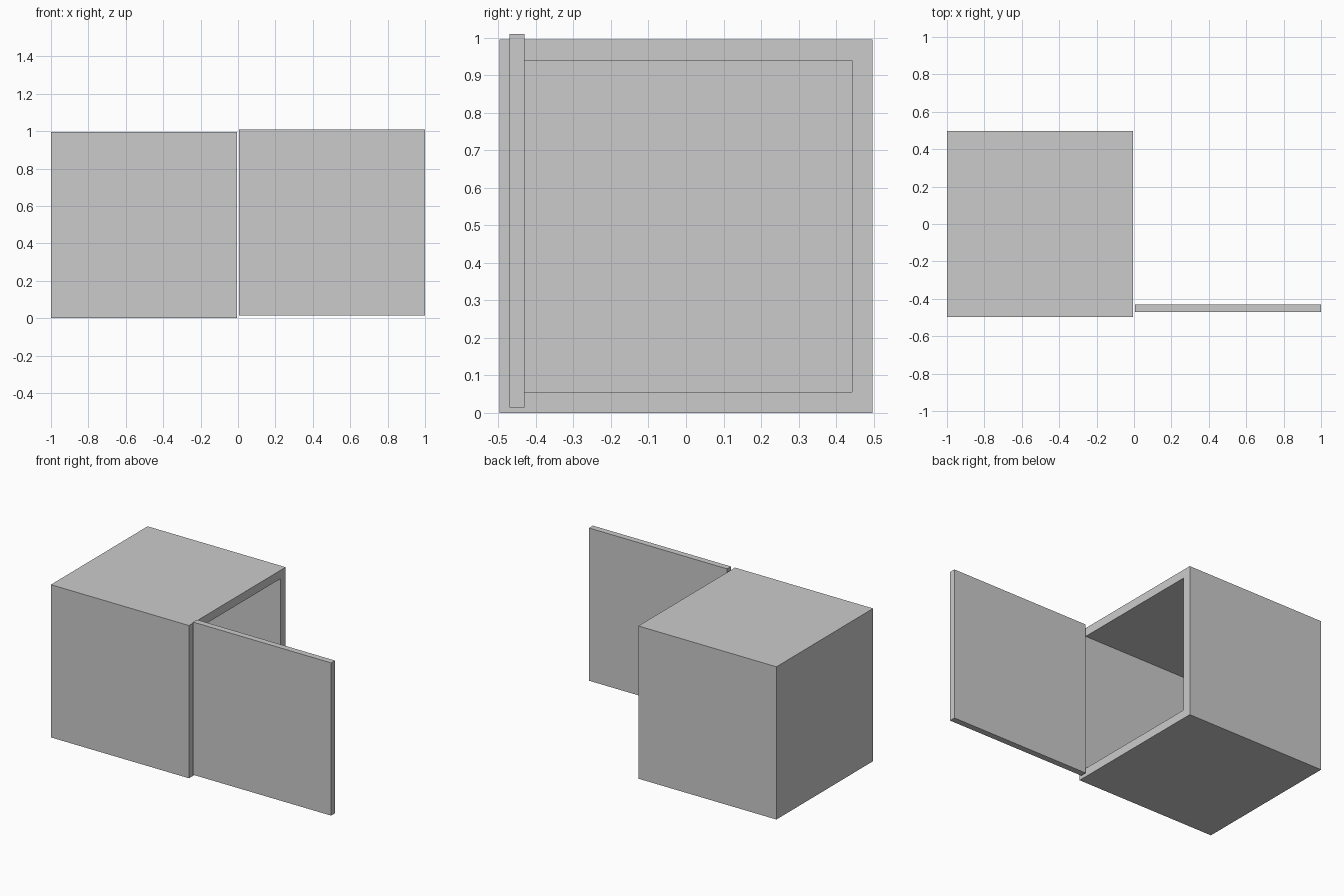
import bpy
import bmesh
from mathutils import Vector

cube = bpy.data.objects.get("Cube")
if cube:
    bpy.data.objects.remove(cube, do_unlink=True)

# Single plain grey
grey = bpy.data.materials.new("plain_grey")
grey.use_nodes = True
colour = (0.6, 0.6, 0.6, 1)
grey.diffuse_color = colour
grey.node_tree.nodes["Principled BSDF"].inputs["Base Color"].default_value = colour

SIZE = 0.995
HALF = SIZE / 2
WALL = 0.078


def add_box(name, low, high, open_side=None, wall=0.0):
    """Box between two corners, optionally hollowed out from one side."""
    low, high = Vector(low), Vector(high)
    bm = bmesh.new()
    bmesh.ops.create_cube(bm, size=1)
    for v in bm.verts:
        v.co = (low + high) / 2 + v.co * (high - low)
    if open_side:
        normal = Vector(open_side)
        mouth = max(bm.faces, key=lambda f: f.normal.dot(normal))
        # Rim around the mouth, then the cavity pushed inwards
        bmesh.ops.inset_region(bm, faces=[mouth], thickness=wall)
        depth = abs((high - low).dot(normal)) - wall
        floor = bmesh.ops.extrude_discrete_faces(bm, faces=[mouth])["faces"][0]
        bmesh.ops.translate(bm, verts=floor.verts, vec=-normal * depth)
    mesh = bpy.data.meshes.new(name)
    bm.to_mesh(mesh)
    bm.free()
    mesh.materials.append(grey)
    obj = bpy.data.objects.new(name, mesh)
    bpy.context.collection.objects.link(obj)
    return obj


# Hollow cabinet, open towards its left
add_box("cabinet", (-1, -HALF, 0), (SIZE - 1, HALF, SIZE), (1, 0, 0), WALL)

# Thin door, swung open beside the mouth
add_box("door", (1 - SIZE, -0.47, 0.015), (1, -0.43, 0.015 + SIZE))
